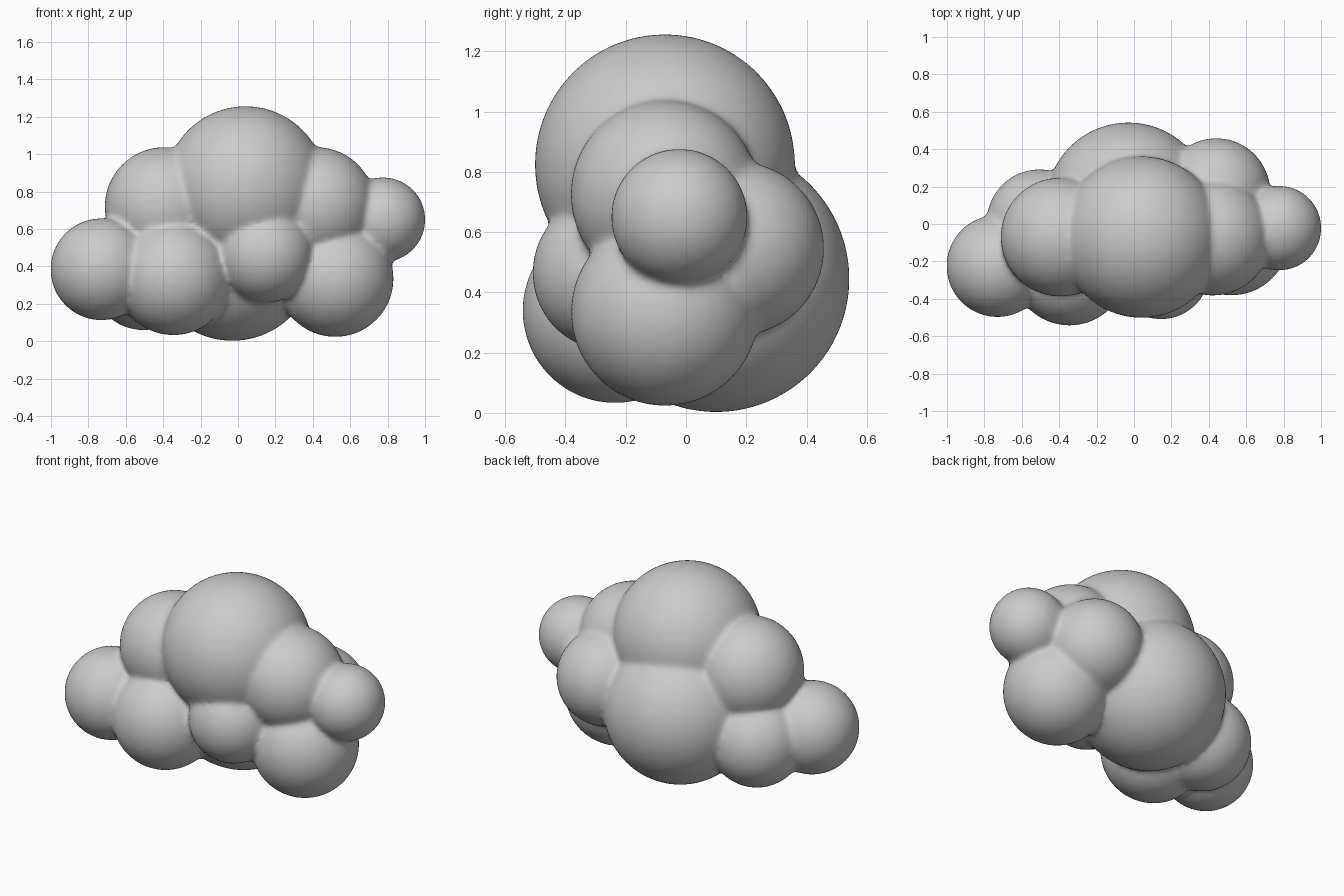
import bpy, bmesh
from mathutils import Matrix

if "Cube" in bpy.data.objects:
    bpy.data.objects.remove(bpy.data.objects["Cube"])

# Puffs of the cloud: x, y, z, radius
PUFFS = [
    (0.04, -0.07, 0.825, 0.432),    # crown
    (-0.03, 0.10, 0.445, 0.443),    # rear body
    (-0.395, -0.07, 0.72, 0.318),   # upper left
    (-0.73, -0.225, 0.385, 0.273),  # far left
    (-0.345, -0.235, 0.34, 0.308),  # lower left front
    (-0.505, 0.01, 0.342, 0.283),   # lower left back
    (0.145, -0.25, 0.465, 0.260),   # front centre
    (0.42, -0.07, 0.725, 0.313),    # upper right
    (0.775, -0.022, 0.65, 0.227),   # far right
    (0.52, -0.07, 0.335, 0.312),    # lower right
    (0.44, 0.17, 0.545, 0.289),     # right back
]

bm = bmesh.new()
for x, y, z, r in PUFFS:
    bmesh.ops.create_icosphere(bm, subdivisions=5, radius=r,
                               matrix=Matrix.Translation((x, y, z)))
mesh = bpy.data.meshes.new("cloud")
bm.to_mesh(mesh)
bm.free()
cloud = bpy.data.objects.new("cloud", mesh)
bpy.context.collection.objects.link(cloud)

# Fuse the puffs into one skin and soften the creases
remesh = cloud.modifiers.new("fuse", 'REMESH')
remesh.mode = 'VOXEL'
remesh.voxel_size = 0.015
remesh.use_smooth_shade = True
smooth = cloud.modifiers.new("soften", 'SMOOTH')
smooth.factor = 0.5
smooth.iterations = 14
